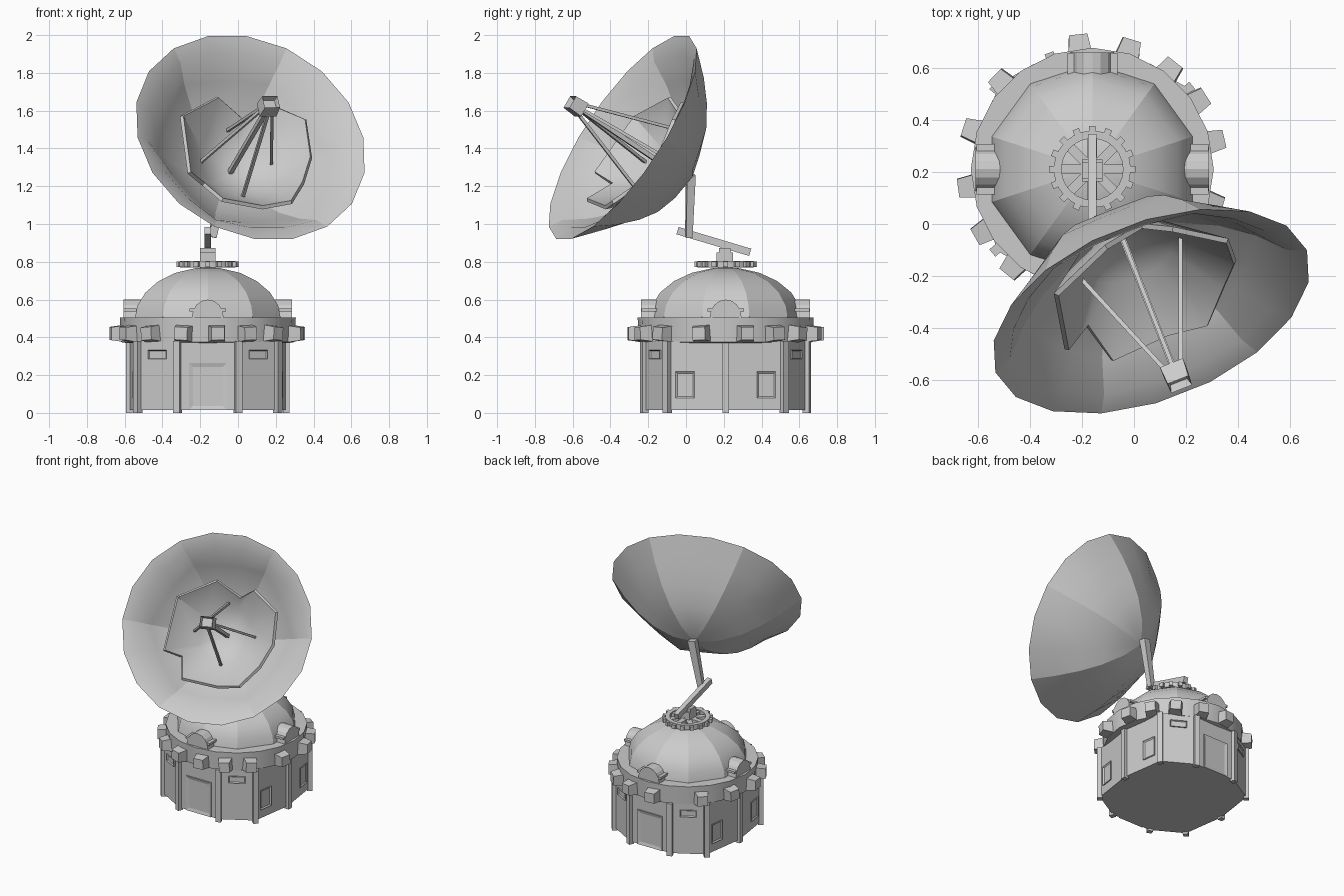
import bpy, bmesh, math
from math import sin, cos, radians, pi
from mathutils import Matrix, Vector

if "Cube" in bpy.data.objects:
    bpy.data.objects.remove(bpy.data.objects["Cube"], do_unlink=True)

grey = bpy.data.materials.new("light_grey")
grey.use_nodes = True
grey.diffuse_color = (0.6, 0.6, 0.6, 1)
grey.node_tree.nodes["Principled BSDF"].inputs["Base Color"].default_value = (0.6, 0.6, 0.6, 1)

AT_BASE = Matrix.Translation((-0.16, 0.21, 0))


def finish(bm, name, matrix=Matrix(), smooth=False):
    bmesh.ops.recalc_face_normals(bm, faces=bm.faces)
    bm.transform(matrix)
    mesh = bpy.data.meshes.new(name)
    bm.to_mesh(mesh)
    bm.free()
    mesh.materials.append(grey)
    ob = bpy.data.objects.new(name, mesh)
    bpy.context.collection.objects.link(ob)
    if smooth:
        bpy.ops.object.select_all(action='DESELECT')
        ob.select_set(True)
        bpy.context.view_layer.objects.active = ob
        bpy.ops.object.shade_smooth_by_angle(angle=radians(30))


def around(deg):
    """Frame on the base axis: local x points outwards, y along the wall."""
    return AT_BASE @ Matrix.Rotation(radians(deg), 4, 'Z')


def box(name, centre, size, matrix=Matrix(), taper=1.0, recess=0.0):
    """Box whose +x end can be narrowed and given a sunken panel."""
    bm = bmesh.new()
    bmesh.ops.create_cube(bm, size=1)
    for v in bm.verts:
        if v.co.x > 0:
            v.co.y *= taper
            v.co.z *= taper
        v.co = Vector([c + p * s for c, p, s in zip(centre, v.co, size)])
    if recess:
        bm.normal_update()
        face = max(bm.faces, key=lambda f: f.calc_center_median().x)
        bmesh.ops.inset_region(bm, faces=[face], thickness=min(size[1:]) * 0.15)
        for v in face.verts:
            v.co.x -= recess
    finish(bm, name, matrix)


def bar(name, a, b, width, depth=None, taper=1.0):
    a, b = Vector(a), Vector(b)
    m = Matrix.Translation((a + b) / 2) @ (b - a).to_track_quat('X', 'Z').to_matrix().to_4x4()
    box(name, (0, 0, 0), ((b - a).length, width, depth or width), m, taper)


def prism(name, points, direction, matrix=Matrix()):
    bm = bmesh.new()
    face = bm.faces.new([bm.verts.new(p) for p in points])
    out = bmesh.ops.extrude_face_region(bm, geom=[face])["geom"]
    bmesh.ops.translate(bm, vec=direction, verts=[v for v in out if isinstance(v, bmesh.types.BMVert)])
    finish(bm, name, matrix)


def lathe(name, profile, sides, turn=0.0, matrix=Matrix(), shape=None, closed=False, crease=0):
    """Sweep (radius, height) points; every crease-th meridian stays sharp."""
    bm = bmesh.new()
    rings = []
    for r, z in profile:
        ring = []
        for i in range(sides):
            a = 2 * pi * i / sides + radians(turn)
            k = r * (shape(a, r) if shape else 1)
            ring.append(bm.verts.new((k * cos(a), k * sin(a), z)))
        rings.append(ring)
    for p, q in list(zip(rings, rings[1:])) + ([(rings[-1], rings[0])] if closed else []):
        for i in range(sides):
            j = (i + 1) % sides
            bm.faces.new((p[i], p[j], q[j], q[i]))
            if crease and i % crease == 0:
                bm.edges.get((p[i], q[i])).smooth = False
    if not closed:
        for ring in (rings[0], rings[-1]):
            bm.faces.new(ring)
    bmesh.ops.remove_doubles(bm, verts=bm.verts, dist=0.0005)
    finish(bm, name, matrix, True)


# Ten-sided drum, longer on the front, back and flank faces
quarter = [Vector((0.415, 0, 0)), Vector((0.37, 0.31, 0)), Vector((0.16, 0.43, 0))]
half = quarter + [Vector((-p.x, p.y, 0)) for p in reversed(quarter)]
corners = half + [Vector((-p.x, -p.y, 0)) for p in half[1:-1]]
prism("drum_wall", [p + Vector((0, 0, 0.015)) for p in corners], (0, 0, 0.365), AT_BASE)

# Collar ring and faceted dome
lathe("collar_ring", [(0.43, 0.37), (0.46, 0.375), (0.466, 0.505), (0.38, 0.505)], 20, 0, AT_BASE)
dome = [(0.408 * cos(radians(t)), 0.49 + 0.28 * sin(radians(t))) for t in (0, 16, 32, 48, 64, 80)]
lathe("dome", dome, 10, 18, AT_BASE, crease=1)

# Wall pilasters, doors, vents and windows
for i, p in enumerate(corners):
    heading = math.atan2(p.y, p.x)
    box("pilaster", (p.length, 0, 0.19), (0.035, 0.036, 0.38), around(math.degrees(heading)))
    q = corners[(i + 1) % 10]
    run = q - p
    wall = AT_BASE @ Matrix.Translation((p + q) / 2) @ Matrix.Rotation(
        math.atan2(-run.x, run.y), 4, 'Z')
    if i in (2, 7):
        box("door", (0, 0, 0.14), (0.014, 0.2, 0.25), wall, recess=0.006)
    elif i in (0, 4, 5, 9):
        shift = 0.06 if i in (0, 5) else -0.06
        box("window", (0, shift, 0.148), (0.014, 0.1, 0.14), wall, recess=0.008)
    else:
        box("vent", (0, 0, 0.308), (0.018, 0.11, 0.048), wall, recess=0.008)

# Uneven blocks bolted around the collar
for i, deg in enumerate((13, 33, 52, 73, 96, 136, 162, 188, 210, 231, 254, 276, 296, 316, 344)):
    tilt = Matrix.Translation((0.485, 0, 0.42)) @ Matrix.Rotation(0.07 * sin(i * 2.3), 4, 'X')
    box("collar_block", (0, 0, 0), (0.07, 0.09, 0.088), around(deg) @ tilt, taper=0.78)

# Arched hoods on the dome
for deg in (0, 90, 180, 270):
    for name, radius, x0, x1 in (("hood_arch", 0.084, 0.35, 0.447), ("hood_core", 0.068, 0.3, 0.41)):
        arch = [(x0, radius * cos(pi * k / 8), 0.505 + radius * 1.13 * sin(pi * k / 8))
                for k in range(9)]
        prism(name, arch, (x1 - x0, 0, 0), around(deg))
    for s in (-1, 1):
        box("hood_foot", (0.4, s * 0.083, 0.545), (0.09, 0.026, 0.016), around(deg))

# Gear wheel on top
lathe("gear_rim", [(0.118, 0.77), (0.148, 0.77), (0.148, 0.805), (0.118, 0.805)], 24, 0, AT_BASE,
      closed=True)
for i in range(16):
    box("gear_tooth", (0.152, 0, 0.787), (0.028, 0.026, 0.028), around(22.5 * i))
for i in range(8):
    box("gear_spoke", (0.07, 0, 0.785), (0.12, 0.036, 0.026), around(45 * i))
lathe("gear_hub", [(0.04, 0.76), (0.04, 0.81)], 12, 0, AT_BASE)

# Pivot, swing arm and upright strut
box("pivot_block", (-0.16, 0.205, 0.815), (0.08, 0.085, 0.07))
bar("pivot_pin", (-0.2, 0.205, 0.855), (-0.12, 0.205, 0.855), 0.06, 0.035)
bar("swing_arm", (-0.16, 0.34, 0.85), (-0.16, -0.045, 0.965), 0.034, 0.04)
bar("upright_strut", (-0.135, 0.015, 0.93), (-0.07, 0.025, 1.26), 0.034, 0.04, 1.35)

# Dish frame: local z looks out of the dish, local x points up
axis = Vector((0.31, -0.79, 0.53)).normalized()
up = (Vector((0, 0, 1)) - axis * axis.z).normalized()
across = axis.cross(up)
DISH = Matrix.Translation((0.066, -0.335, 1.458)) @ Matrix((up, across, axis)).transposed().to_4x4()
CREASE = 30
RIM = 0.642


def six_sided(a, r):
    """Six flat panels near the middle easing into a round rim."""
    off = (a - radians(CREASE)) % (pi / 3) - pi / 6
    flat = cos(pi / 6) / cos(off)
    return flat + (1 - flat) * min(1, r / RIM) ** 3


outer = [(r, -0.42 * (1 - (r / RIM) ** 2)) for r in (0, 0.15, 0.3, 0.42, 0.53, RIM)]
inner = [(0.57, -0.035), (0.48, -0.145), (0.36, -0.25), (0.2, -0.34), (0, -0.385)]
lathe("dish", outer + inner, 18, CREASE, DISH, shape=six_sided, crease=3)

# Notched inner reflector: outline as clockwise angle and radius
outline = ((-12, 0.35), (19, 0.27), (33, 0.36), (67, 0.41), (99, 0.38), (126, 0.37), (153, 0.41),
           (176, 0.38), (211, 0.41), (233, 0.32), (245, 0.4), (302, 0.38))
bm = bmesh.new()
hub = bm.verts.new((0, 0, -0.37))
mid, tip = [], []
for deg, r in outline:
    a = -radians(deg)
    mid.append(bm.verts.new((0.2 * cos(a), 0.2 * sin(a), -0.3)))
    tip.append(bm.verts.new((r * cos(a), r * sin(a), 1.05 * (r - 0.2) - 0.3)))
for k in range(len(tip)):
    j = (k + 1) % len(tip)
    bm.faces.new((hub, mid[k], mid[j]))
    bm.faces.new((mid[k], tip[k], tip[j], mid[j]))
bmesh.ops.recalc_face_normals(bm, faces=bm.faces)
bmesh.ops.solidify(bm, geom=bm.faces[:], thickness=0.02)
finish(bm, "inner_reflector", DISH, True)

# Feed horn and its struts
for deg in (0, 90, 180, 270):
    a = radians(deg)
    bar("feed_strut", DISH @ Vector((0.22 * cos(a), 0.22 * sin(a), -0.3)),
        DISH @ Vector((0.022 * cos(a), 0.022 * sin(a), 0.3)), 0.016)
bar("feed_mast", DISH @ Vector((0, 0, -0.38)), DISH @ Vector((0, 0, 0.3)), 0.024)
FACE_OUT = DISH @ Matrix.Rotation(-pi / 2, 4, 'Y')
box("feed_horn", (0.315, 0, 0), (0.08, 0.095, 0.08), FACE_OUT, taper=0.9, recess=0.03)
